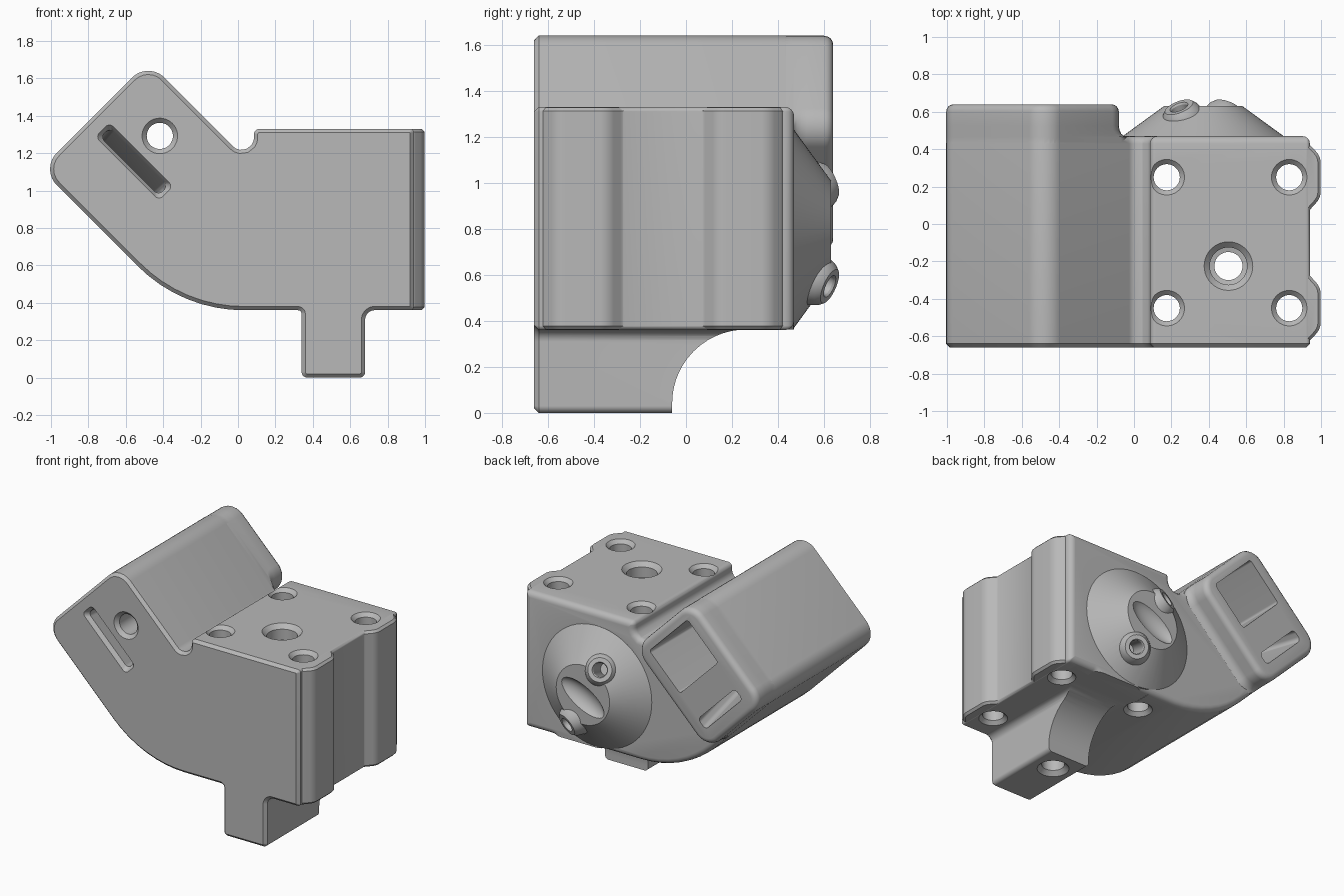
import bpy, bmesh, math
from mathutils import Vector, Matrix

cube = bpy.data.objects.get("Cube")
if cube:
    bpy.data.objects.remove(cube, do_unlink=True)

grey = bpy.data.materials.new("light grey plastic")
grey.use_nodes = True
COLOR = (0.48, 0.48, 0.48, 1)
grey.diffuse_color = COLOR
grey.node_tree.nodes["Principled BSDF"].inputs["Base Color"].default_value = COLOR


def rounded(corners, inset=0.0, segs=8):
    """Counter-clockwise polygon of (x, y, radius), inset and with round corners."""
    pts = [Vector(c[:2]) for c in corners]
    n = len(pts)
    moved, convex = [], []
    for i, p in enumerate(pts):
        e1 = (p - pts[i - 1]).normalized()
        e2 = (pts[(i + 1) % n] - p).normalized()
        n1, n2 = Vector((-e1.y, e1.x)), Vector((-e2.y, e2.x))
        moved.append(p + (n1 + n2) * inset / (1 + n1.dot(n2)))
        convex.append(e1.x * e2.y - e1.y * e2.x > 0)
    ring = []
    for i, p in enumerate(moved):
        r = max(corners[i][2] + (-inset if convex[i] else inset), 0.003)
        d1 = (moved[i - 1] - p).normalized()
        d2 = (moved[(i + 1) % n] - p).normalized()
        half = d1.angle(d2) / 2
        reach = r / math.tan(half)
        centre = p + (d1 + d2).normalized() * r / math.sin(half)
        a, b = p + d1 * reach - centre, p + d2 * reach - centre
        for k in range(segs + 1):
            ring.append(centre + a.lerp(b, k / segs).normalized() * r)
    return ring


def circle(r, cx=0.0, cy=0.0, n=40):
    return [Vector((cx + r * math.cos(t), cy + r * math.sin(t)))
            for t in (2 * math.pi * k / n for k in range(n))]


def finish(name, bm, matrix=None):
    if matrix:
        bm.transform(matrix)
    bmesh.ops.recalc_face_normals(bm, faces=bm.faces)
    mesh = bpy.data.meshes.new(name)
    bm.to_mesh(mesh)
    bm.free()
    mesh.materials.append(grey)
    ob = bpy.data.objects.new(name, mesh)
    bpy.context.collection.objects.link(ob)
    return ob


def loft(name, axis, levels, matrix=None):
    """Skin a stack of (position, ring) along an axis and cap both ends."""
    place = {"X": lambda p, w: (w, p.x, p.y),
             "Y": lambda p, w: (p.x, w, p.y),
             "Z": lambda p, w: (p.x, p.y, w)}[axis]
    bm = bmesh.new()
    rings = [[bm.verts.new(place(p, w)) for p in ring] for w, ring in levels]
    for lo, hi in zip(rings, rings[1:]):
        for i in range(len(lo)):
            j = (i + 1) % len(lo)
            bm.faces.new((lo[i], lo[j], hi[j], hi[i]))
    bm.faces.new(rings[0])
    bm.faces.new(rings[-1])
    return finish(name, bm, matrix)


def quarter(start, r, steps=4):
    """Positions and insets of a rounded end edge."""
    for k in range(1, steps + 1):
        t = math.pi / 2 * k / steps
        yield start + r * math.sin(t), r * (1 - math.cos(t))


def diagonal(s0, s1, d0, d1, r):
    """Rectangle turned 45 degrees: limits of x+z and of z-x."""
    return [((s - d) / 2, (s + d) / 2, r)
            for s, d in ((s1, d0), (s1, d1), (s0, d1), (s0, d0))]


# Main body: side silhouette with tilted arm, block and foot
outline = [(0.94, 0.36, 0.02), (0.94, 1.33, 0.02), (0.085, 1.33, 0.03),
           (0.085, 1.125, 0.065), (-0.48, 1.69, 0.12), (-1.055, 1.115, 0.12),
           (-0.30, 0.36, 0.8), (0.34, 0.36, 0.02), (0.34, 0, 0.03),
           (0.68, 0, 0.03), (0.68, 0.36, 0.05)]
levels = [(-0.66, rounded(outline, 0.02)), (-0.64, rounded(outline)),
          (0.43, rounded(outline))]
levels += [(y, rounded(outline, d)) for y, d in quarter(0.43, 0.04)]
body = loft("bracket_body", "Y", levels)
steps = []

# Curved relief behind the foot
arch = [(-0.06, -0.1, 0.01), (0.7, -0.1, 0.01), (0.7, 0.362, 0.01), (-0.06, 0.362, 0.32)]
steps.append(("DIFFERENCE", loft("foot_relief", "X",
                                 [(x, rounded(arch, 0, 16)) for x in (0.25, 0.86)])))


# Arm extension at the back, flared where it meets the body
def arm_ring(low, inset=0.0):
    return rounded(diagonal(0.06, 1.21, low, 2.17, 0.12), inset + 0.001)


levels = [(0.2, arm_ring(1.185))]
for k in range(5):
    t = math.pi / 2 * k / 4
    levels.append((0.465 + 0.06 * (1 - math.cos(t)), arm_ring(1.27 - 0.085 * (1 - math.sin(t)))))
levels.append((0.60, arm_ring(1.27)))
levels += [(y, arm_ring(1.27, d)) for y, d in quarter(0.60, 0.04)]
steps.append(("UNION", loft("arm_extension", "Y", levels)))

# Bolt columns bulging from the side
rib = [(0.7, 0.4, 0.01), (0.7, -0.63, 0.01)]
for y in (-0.45, 0.25):
    rib += [(0.935, y - 0.18, 0.05), (0.998, y - 0.11, 0.09),
            (0.998, y + 0.11, 0.09), (0.935, y + 0.18, 0.05)]
steps.append(("UNION", loft("bolt_columns", "Z", [
    (0.362, rounded(rib, 0.015)), (0.377, rounded(rib)),
    (1.313, rounded(rib)), (1.328, rounded(rib, 0.015))])))

# Shallow cone on the back with a scooped groove
steps.append(("UNION", loft("back_cone", "Y", [
    (y, circle(r, 0.37, 0.80, 64)) for y, r in ((0.40, 0.43), (0.47, 0.43), (0.63, 0.21))])))
bm = bmesh.new()
bmesh.ops.create_uvsphere(bm, u_segments=32, v_segments=16, radius=1)
steps.append(("DIFFERENCE", finish("scoop", bm,
    Matrix.Translation((0.37, 0.66, 0.78)) @ Matrix.Rotation(math.radians(-29), 4, "Y")
    @ Matrix.Diagonal((0.2, 0.08, 0.09, 1)))))

# Two angled bosses and their bores
bores = []
for side, tip in ((-1, (0.24, 0.625, 1.01)), (1, (0.50, 0.625, 0.55))):
    aim = Vector((0.33 * side, 0.85, -0.38 * side)).to_track_quat("Z", "Y")
    m = Matrix.Translation(tip) @ aim.to_matrix().to_4x4()
    steps.append(("UNION", loft("angled_boss", "Z", [
        (z, circle(r)) for z, r in ((-0.25, 0.17), (-0.1, 0.13), (-0.02, 0.097), (0, 0.08))], m)))
    bores.append(("DIFFERENCE", loft("boss_bore", "Z", [
        (z, circle(r)) for z, r in ((-0.22, 0.045), (-0.01, 0.045), (0.03, 0.07))], m)))
steps += bores

# Vertical bolt holes with countersunk ends
for x in (0.175, 0.83):
    for y in (-0.45, 0.25):
        steps.append(("DIFFERENCE", loft("bolt_hole", "Z", [
            (z, circle(r, x, y)) for z, r in
            ((0.34, 0.115), (0.385, 0.07), (1.305, 0.07), (1.35, 0.115))])))
steps.append(("DIFFERENCE", loft("centre_hole", "Z", [
    (z, circle(r, 0.505, -0.225)) for z, r in
    ((-0.03, 0.135), (0.03, 0.075), (1.22, 0.075), (1.225, 0.1), (1.30, 0.1), (1.36, 0.16))])))

# Arm: round front hole opening into a square rear channel, and a slanted slot
steps.append(("DIFFERENCE", loft("arm_hole", "Y", [
    (y, circle(r, -0.418, 1.292)) for y, r in ((-0.69, 0.125), (-0.635, 0.07), (0, 0.07))])))
square = diagonal(0.62, 1.10, 1.42, 2.02, 0.02)
steps.append(("DIFFERENCE", loft("arm_channel", "Y", [
    (y, rounded(square)) for y in (-0.45, 0.7)])))
slot = [(y, rounded(diagonal(s - w, s + w, 1.71 - l, 1.71 + l, 0.03)))
        for y, s, w, l in ((-0.69, 0.6, 0.1, 0.37), (-0.63, 0.6, 0.05, 0.31), (0.7, 0.26, 0.06, 0.29))]
steps.append(("DIFFERENCE", loft("arm_slot", "Y", slot)))

# Combine everything into one solid
for kind, part in steps:
    part.hide_render = True
    mod = body.modifiers.new(part.name, "BOOLEAN")
    mod.operation, mod.object, mod.solver = kind, part, "EXACT"
solid = bpy.data.meshes.new_from_object(body.evaluated_get(bpy.context.evaluated_depsgraph_get()))
body.modifiers.clear()
body.data = solid
for _, part in steps:
    bpy.data.objects.remove(part, do_unlink=True)
solid.materials.clear()
solid.materials.append(grey)
for f in solid.polygons:
    f.material_index = 0

bpy.ops.object.select_all(action="DESELECT")
body.select_set(True)
bpy.context.view_layer.objects.active = body
bpy.ops.object.shade_smooth_by_angle(angle=math.radians(30))
